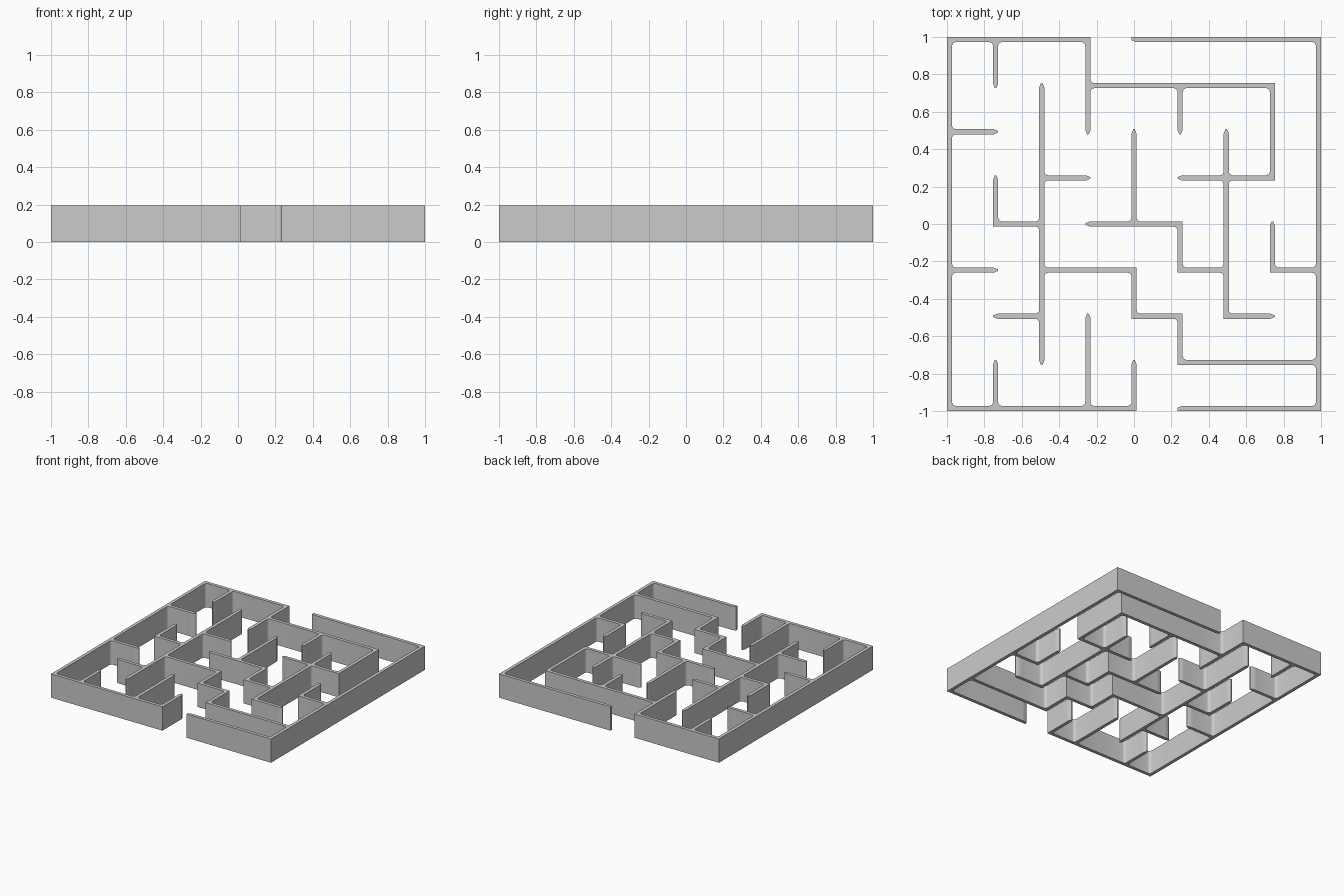
import bpy, bmesh, math
from mathutils import Vector

if "Cube" in bpy.data.objects:
    bpy.data.objects.remove(bpy.data.objects["Cube"])

N = 8                      # cells per side
T = 0.0135                 # half wall thickness
R = 0.022                  # inner fillet radius
H = 0.195                  # wall height
PITCH = (2 - 2 * T) / N
DIRS = [(1, 0), (0, 1), (-1, 0), (0, -1)]

# Wall runs on the grid; rows and columns count from the top left
rows = {0: [(0, 3), (4, 8)], 1: [(3, 7)], 2: [(0, 1)], 3: [(2, 3), (5, 7)],
        4: [(1, 2), (3, 5)], 5: [(0, 1), (2, 4), (5, 6), (7, 8)],
        6: [(1, 2), (4, 5), (6, 7)], 7: [(5, 8)], 8: [(0, 4), (5, 8)]}
cols = {0: [(0, 8)], 1: [(0, 1), (3, 4), (7, 8)], 2: [(1, 7)],
        3: [(0, 2), (6, 8)], 4: [(2, 4), (5, 6), (7, 8)],
        5: [(1, 2), (4, 5), (6, 7)], 6: [(2, 6)], 7: [(1, 3), (4, 5)], 8: [(0, 8)]}

# Collect the arms leaving every grid node (y up)
arms, links = {}, []
def link(a, b, d):
    arms.setdefault(a, set()).add(d)
    arms.setdefault(b, set()).add((d + 2) % 4)
    links.append((a, b, d))

for r, runs in rows.items():
    for s, e in runs:
        for i in range(s, e):
            link((i, N - r), (i + 1, N - r), 0)
for c, runs in cols.items():
    for s, e in runs:
        for j in range(s, e):
            link((c, N - j - 1), (c, N - j), 1)


def place(node, d, u, v):
    """Point u along direction d and v to its left, from a node."""
    dx, dy = DIRS[d]
    return Vector(((node[0] - N / 2) * PITCH + u * dx - v * dy,
                   (node[1] - N / 2) * PITCH + u * dy + v * dx, 0))


def node_outline(node):
    dirs = arms[node]
    if len(dirs) == 1:
        # Free end: pointed tip, but square on the outside of the border
        d = next(iter(dirs))
        side = {0: -1, N: 1}.get(node[1], 0) * DIRS[d][0]
        pts = [(T + R, -T), (T + R, T)]
        pts += [(-T, T)] if side > 0 else [(T * 0.7, T), (-T, T * 0.3)]
        pts += [(-T, -T)] if side < 0 else [(-T, -T * 0.3), (T * 0.7, -T)]
        return [place(node, d, *p) for p in pts]
    pts = []
    for d in range(4):
        nxt = (d + 1) % 4
        if d in dirs:
            pts += [place(node, d, T + R, -T), place(node, d, T + R, T)]
        if d in dirs and nxt in dirs:
            # Filleted inside corner
            for k in range(1, 4):
                a = k * math.pi / 8
                pts.append(place(node, d, T + R - R * math.sin(a), T + R - R * math.cos(a)))
        else:
            pts.append(place(node, d, T, T))
    return pts


# Plan of the walls, then extrude upward
bm = bmesh.new()
for n in arms:
    bm.faces.new([bm.verts.new(p) for p in node_outline(n)])
for a, b, d in links:
    e = (d + 2) % 4
    bm.faces.new([bm.verts.new(p) for p in (
        place(a, d, T + R, -T), place(b, e, T + R, T),
        place(b, e, T + R, -T), place(a, d, T + R, T))])
bmesh.ops.remove_doubles(bm, verts=bm.verts[:], dist=1e-4)
res = bmesh.ops.extrude_face_region(bm, geom=bm.faces[:], use_keep_orig=True)
bmesh.ops.translate(bm, vec=(0, 0, H),
                    verts=[g for g in res["geom"] if isinstance(g, bmesh.types.BMVert)])
bmesh.ops.recalc_face_normals(bm, faces=bm.faces[:])

mesh = bpy.data.meshes.new("maze_walls")
bm.to_mesh(mesh)
bm.free()
maze = bpy.data.objects.new("maze_walls", mesh)
bpy.context.collection.objects.link(maze)
bpy.context.view_layer.objects.active = maze
maze.select_set(True)
bpy.ops.object.shade_smooth_by_angle(angle=math.radians(30))
